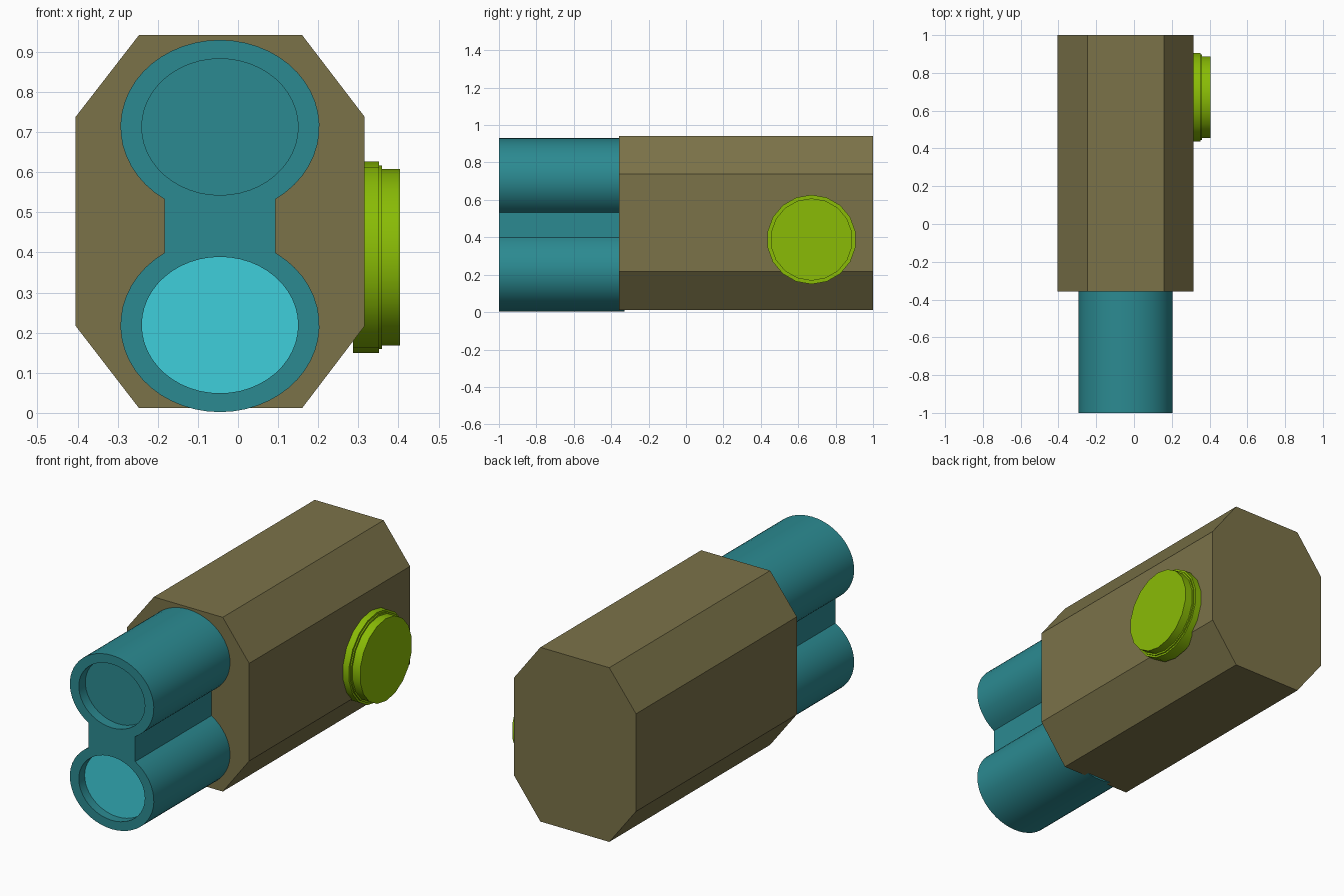
import bpy, bmesh, math
from mathutils import Vector

if "Cube" in bpy.data.objects:
    bpy.data.objects.remove(bpy.data.objects["Cube"])


def srgb(r, g, b):
    return tuple((c / 255) ** 2.2 for c in (r, g, b)) + (1.0,)


def material(name, colour):
    m = bpy.data.materials.new(name)
    m.diffuse_color = colour
    m.use_nodes = True
    m.node_tree.nodes["Principled BSDF"].inputs["Base Color"].default_value = m.diffuse_color
    return m


OLIVE = material("olive", srgb(122, 114, 74))
TEAL = material("teal", srgb(47, 137, 144))
CYAN = material("cyan", srgb(65, 205, 218))
GREEN = material("green", srgb(136, 186, 14))


def loft(name, rings, mat, smooth=False):
    """Closed solid through a list of equal-length point rings."""
    bm = bmesh.new()
    vs = [[bm.verts.new(p) for p in ring] for ring in rings]
    n = len(rings[0])
    for a, b in zip(vs, vs[1:]):
        for i in range(n):
            j = (i + 1) % n
            bm.faces.new((a[i], a[j], b[j], b[i]))
    bm.faces.new(vs[0])
    bm.faces.new(vs[-1])
    bmesh.ops.recalc_face_normals(bm, faces=bm.faces)
    me = bpy.data.meshes.new(name)
    bm.to_mesh(me)
    bm.free()
    me.materials.append(mat)
    ob = bpy.data.objects.new(name, me)
    bpy.context.collection.objects.link(ob)
    bpy.ops.object.select_all(action='DESELECT')
    ob.select_set(True)
    bpy.context.view_layer.objects.active = ob
    if smooth:
        bpy.ops.object.shade_smooth_by_angle(angle=math.radians(30))
    return ob


def prism(name, outline, y0, y1, mat, smooth=False):
    """Extrude an (x, z) outline along y."""
    return loft(name, [[Vector((x, y, z)) for x, z in outline] for y in (y0, y1)], mat, smooth)


def ellipse(cx, cz, rx, rz, start=0.0, end=2 * math.pi, n=48, closed=True):
    steps = n if closed else n + 1
    return [(cx + rx * math.cos(start + (end - start) * i / n),
             cz + rz * math.sin(start + (end - start) * i / n)) for i in range(steps)]


# Octagonal housing
octagon = [(-0.247, 0.012), (0.16, 0.012), (0.316, 0.217), (0.316, 0.738),
           (0.16, 0.942), (-0.247, 0.942), (-0.405, 0.738), (-0.405, 0.217)]
prism("housing", octagon, -0.357, 1.0, OLIVE)

# Twin barrels joined by a web, as one figure-eight profile
CX, RX, RZ = -0.045, 0.248, 0.217
LOW, HIGH = 0.219, 0.713
a = math.acos(0.138 / RX)
outline = (ellipse(CX, LOW, RX, RZ, math.pi - a, 2 * math.pi + a, 40, False)
           + ellipse(CX, HIGH, RX, RZ, -a, math.pi + a, 40, False))
barrels = prism("twin_barrels", outline, -1.0, -0.33, TEAL)

# Shallow muzzle recesses
DEPTH = 0.055
for cz in (LOW, HIGH):
    cutter = prism("recess_cutter", ellipse(CX, cz, 0.195, 0.17), -1.1, -1.0 + DEPTH, TEAL)
    cutter.hide_render = True
    bpy.context.view_layer.objects.active = barrels
    mod = barrels.modifiers.new("recess", 'BOOLEAN')
    mod.operation = 'DIFFERENCE'
    mod.solver = 'EXACT'
    mod.object = cutter
    bpy.ops.object.modifier_apply(modifier=mod.name)
    bpy.data.objects.remove(cutter)
bpy.ops.object.select_all(action='DESELECT')
barrels.select_set(True)
bpy.context.view_layer.objects.active = barrels
bpy.ops.object.shade_smooth_by_angle(angle=math.radians(30))

# Bright lens in the lower barrel
prism("lower_lens", ellipse(CX, LOW, 0.195, 0.17), -1.0 + DEPTH - 0.006,
      -1.0 + DEPTH + 0.01, CYAN, True)

# Stepped 18-sided side knob
steps = [(0.287, 0.239), (0.352, 0.239), (0.352, 0.229), (0.359, 0.229),
         (0.359, 0.22), (0.404, 0.22)]
rings = [[Vector((x, 0.671 + r * math.sin(math.tau * i / 18),
                  0.388 + r * math.cos(math.tau * i / 18))) for i in range(18)]
         for x, r in steps]
loft("side_knob", rings, GREEN, True)
